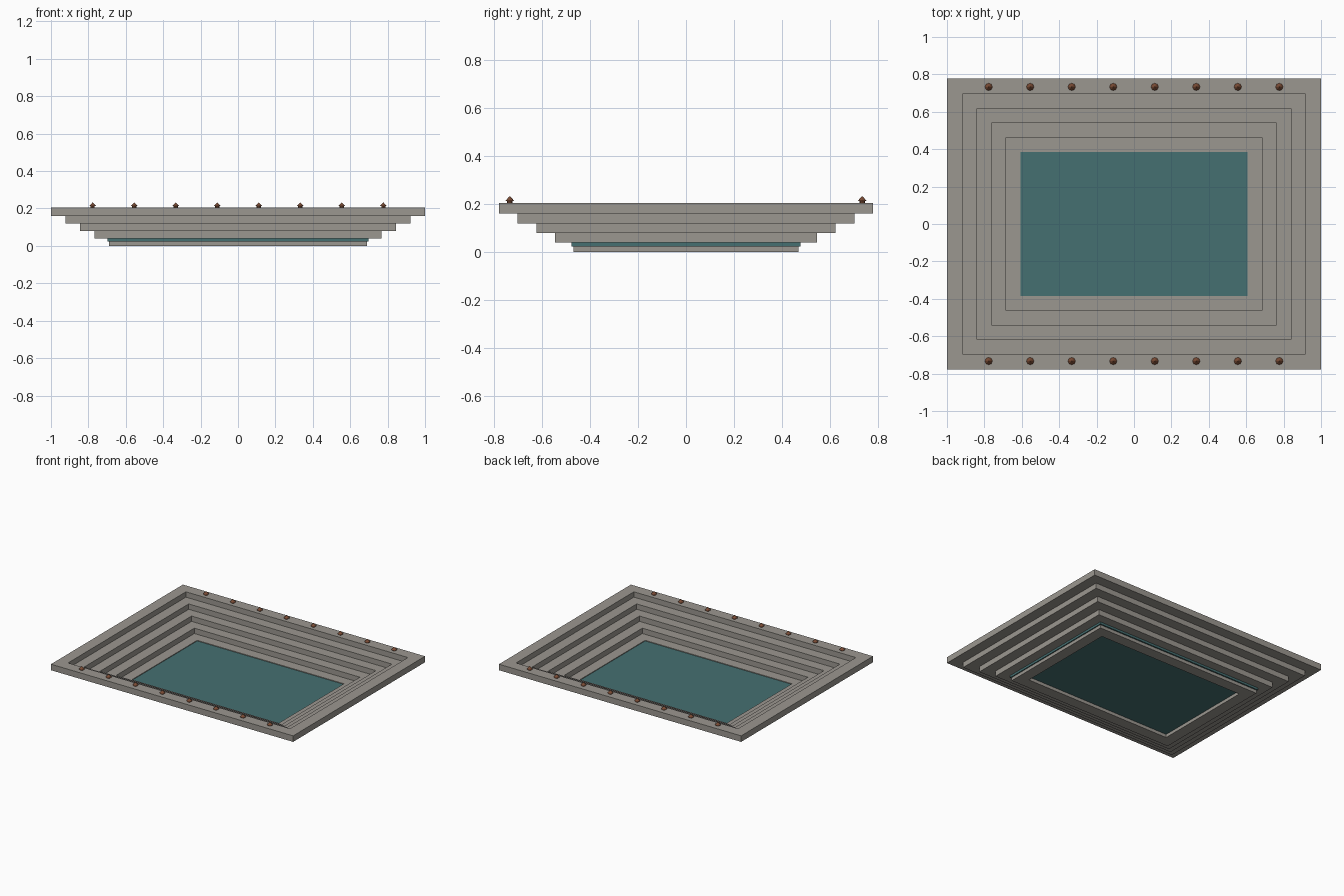
import bpy
import bmesh
from mathutils import Matrix

cube = bpy.data.objects.get("Cube")
if cube:
    bpy.data.objects.remove(cube, do_unlink=True)


def material(name, rgb):
    m = bpy.data.materials.new(name)
    m.use_nodes = True
    m.diffuse_color = (*rgb, 1)
    m.node_tree.nodes["Principled BSDF"].inputs["Base Color"].default_value = (*rgb, 1)
    return m


stone = material("warm grey stone", (0.33, 0.31, 0.28))
water = material("teal water", (0.06, 0.16, 0.165))
copper = material("burnt copper", (0.19, 0.07, 0.035))


def finish(name, bm, mat):
    bmesh.ops.recalc_face_normals(bm, faces=bm.faces)
    mesh = bpy.data.meshes.new(name)
    bm.to_mesh(mesh)
    bm.free()
    mesh.materials.append(mat)
    obj = bpy.data.objects.new(name, mesh)
    bpy.context.collection.objects.link(obj)
    return obj


def frame(name, hx, hy, width, z0, z1):
    """Rectangular ring with mitred corners."""
    bm = bmesh.new()
    loops = []
    for inset, z in ((0, z0), (0, z1), (width, z1), (width, z0)):
        x, y = hx - inset, hy - inset
        loops.append([bm.verts.new((sx * x, sy * y, z))
                      for sx, sy in ((-1, -1), (1, -1), (1, 1), (-1, 1))])
    for a, b in zip(loops, loops[1:] + loops[:1]):
        for i in range(4):
            j = (i + 1) % 4
            bm.faces.new((a[i], a[j], b[j], b[i]))
    finish(name, bm, stone)


# Stepped basin, from the bottom ring up to the rim
STEP, RISE = 0.0777, 0.04
for i in range(5):
    inset = STEP * (4 - i)
    frame(f"stone_step_{i + 1}", 1 - inset, 0.778 - inset, 0.083,
          RISE * i, RISE * i + 0.045)

# Water slab, its edge showing just under the second step
bm = bmesh.new()
bmesh.ops.create_cube(bm, size=1, matrix=Matrix.Translation((0, 0, 0.032))
                      @ Matrix.Diagonal((1.394, 0.954, 0.016, 1)))
finish("water_surface", bm, water)


# Small lamps along the front and back rim
def lamp(name, x, y):
    bm = bmesh.new()
    for r0, r1, z0, z1 in ((0.011, 0.011, 0.204, 0.213), (0.02, 0.001, 0.212, 0.232)):
        bmesh.ops.create_cone(bm, cap_ends=True, segments=8, radius1=r0, radius2=r1,
                              depth=z1 - z0,
                              matrix=Matrix.Translation((x, y, (z0 + z1) / 2)))
    finish(name, bm, copper)


for side, y in (("front", -0.733), ("back", 0.733)):
    for i in range(8):
        lamp(f"{side}_lamp_{i + 1}", -0.777 + 0.222 * i, y)
